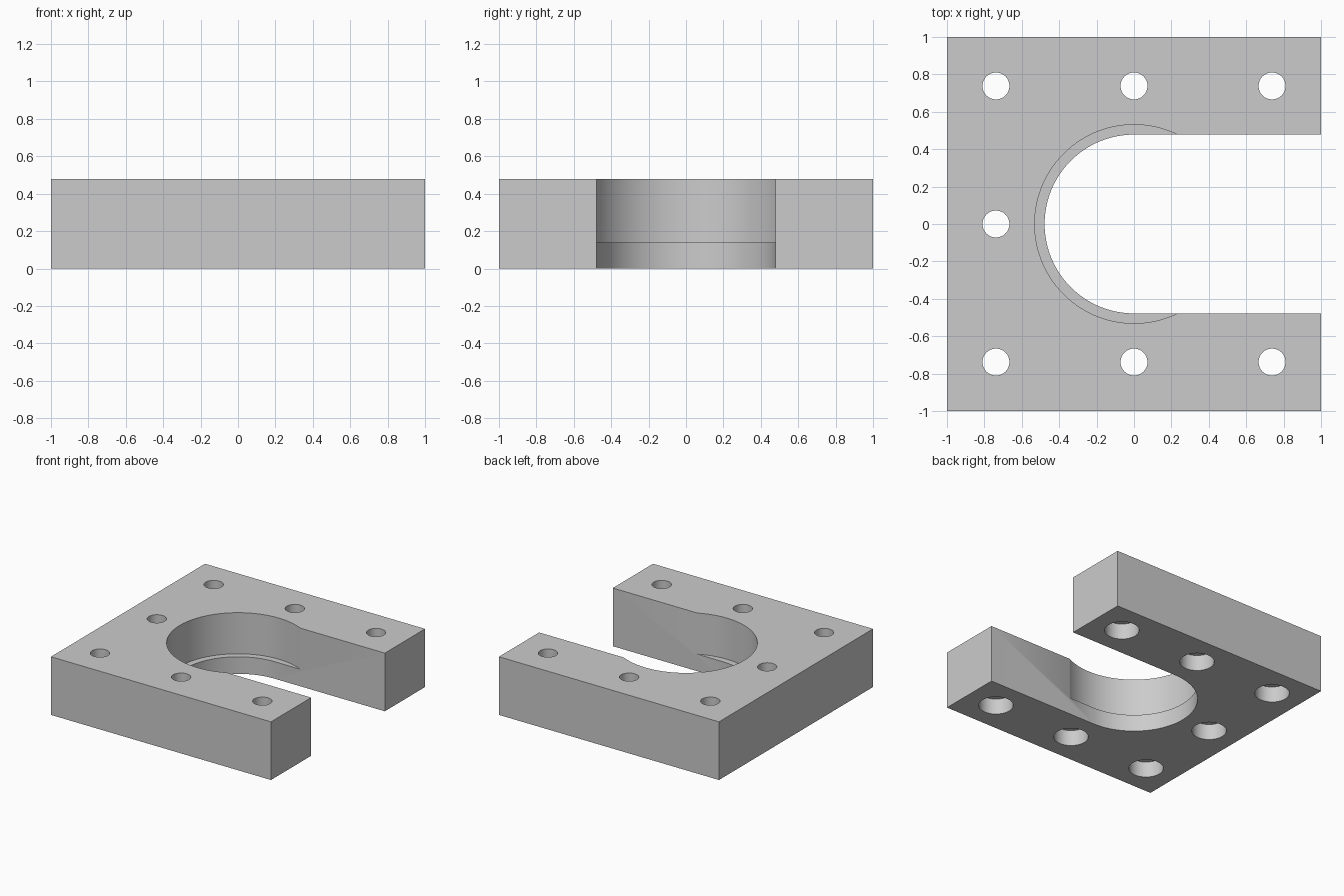
import bpy
import math

default = bpy.data.objects.get("Cube")
if default:
    bpy.data.objects.remove(default, do_unlink=True)

HEIGHT = 0.478
SLOT_R = 0.478
POCKET_R, POCKET_Z = 0.531, 0.14
HOLE_R, BORE_R, BORE_Z = 0.072, 0.13, 0.13
PITCH = 0.738
OVER = 0.2

grey = bpy.data.materials.new("plain grey")
grey.use_nodes = True
colour = (0.6, 0.6, 0.6, 1)
grey.diffuse_color = colour
grey.node_tree.nodes["Principled BSDF"].inputs["Base Color"].default_value = colour


def arc(radius, start, end, steps, cx=0, cy=0):
    """Points along an arc, angles in degrees."""
    angles = [math.radians(start + (end - start) * i / steps) for i in range(steps + 1)]
    return [(cx + radius * math.cos(a), cy + radius * math.sin(a)) for a in angles]


def circle(radius, steps, cx=0, cy=0):
    return arc(radius, 0, 360, steps, cx, cy)[:-1]


def prism(name, outline, z0, z1):
    """Extrude a counter-clockwise outline between two heights."""
    n = len(outline)
    verts = [(x, y, z) for z in (z0, z1) for x, y in outline]
    faces = [tuple(reversed(range(n))), tuple(range(n, 2 * n))]
    faces += [(i, (i + 1) % n, n + (i + 1) % n, n + i) for i in range(n)]
    mesh = bpy.data.meshes.new(name)
    mesh.from_pydata(verts, [], faces)
    mesh.materials.append(grey)
    obj = bpy.data.objects.new(name, mesh)
    bpy.context.collection.objects.link(obj)
    return obj


def cut(target, cutter):
    """Subtract the cutter, then discard it."""
    cutter.hide_render = True
    mod = target.modifiers.new(cutter.name, 'BOOLEAN')
    mod.operation = 'DIFFERENCE'
    mod.solver = 'EXACT'
    mod.object = cutter
    bpy.ops.object.modifier_apply(modifier=mod.name)
    bpy.data.objects.remove(cutter, do_unlink=True)


# Square block
plate = prism("slotted_plate", [(-1, -1), (1, -1), (1, 1), (-1, 1)], 0, HEIGHT)
bpy.ops.object.select_all(action='DESELECT')
bpy.context.view_layer.objects.active = plate
plate.select_set(True)

# Round-ended slot, open towards +x
slot = arc(SLOT_R, 90, 270, 64) + [(1 + OVER, -SLOT_R), (1 + OVER, SLOT_R)]
cut(plate, prism("slot_cutter", slot, -OVER, HEIGHT + OVER))

# Wider round pocket above the ledge
cut(plate, prism("pocket_cutter", circle(POCKET_R, 128), POCKET_Z, HEIGHT + OVER))

# Bolt holes around three sides, counterbored underneath
for ix in (-1, 0, 1):
    for iy in (-1, 0, 1):
        if iy == 0 and ix >= 0:
            continue
        x, y = ix * PITCH, iy * PITCH
        cut(plate, prism("hole_cutter", circle(HOLE_R, 48, x, y), -OVER, HEIGHT + OVER))
        cut(plate, prism("counterbore_cutter", circle(BORE_R, 48, x, y), -OVER, BORE_Z))

bpy.ops.object.shade_smooth_by_angle(angle=math.radians(30))
